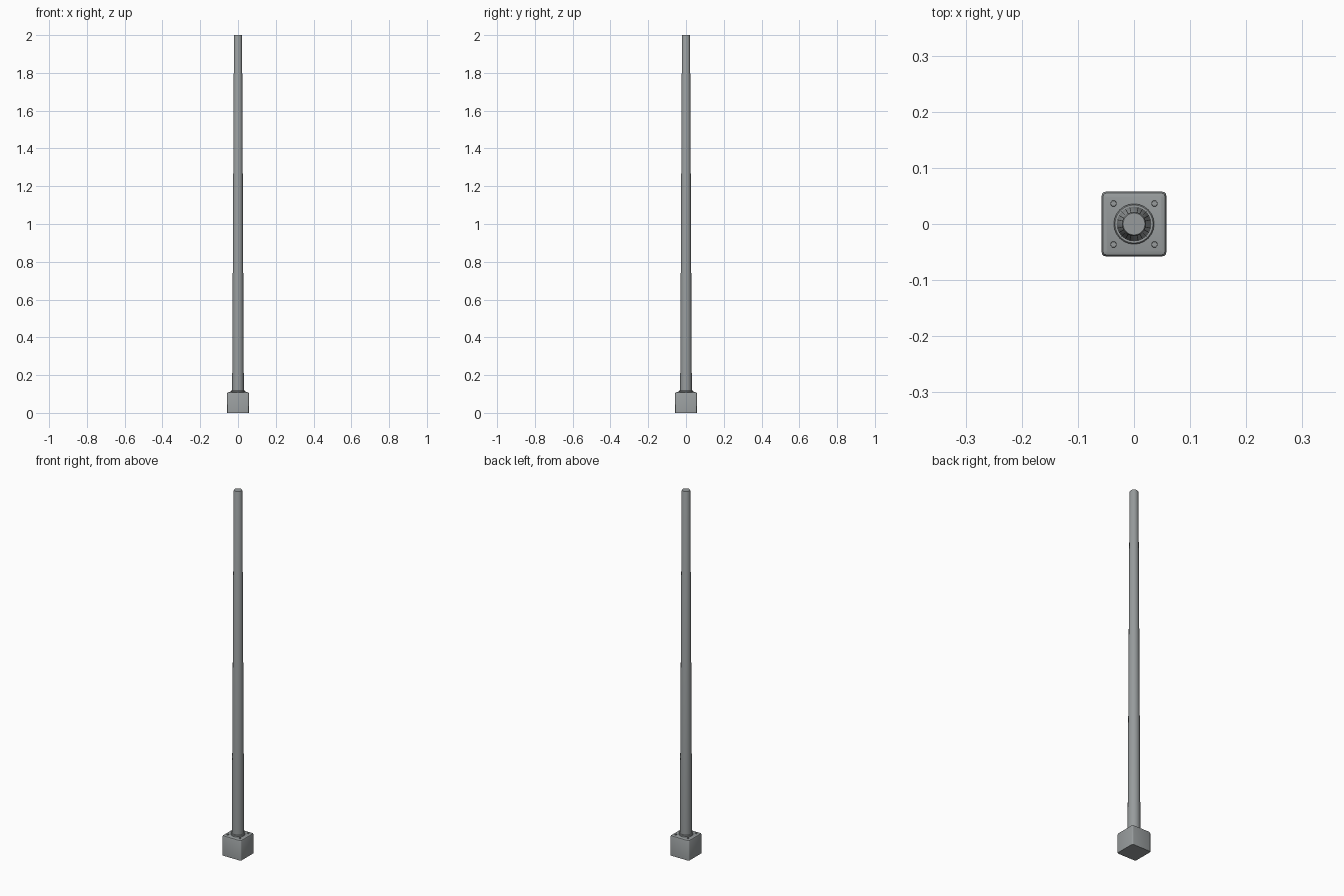
import bpy, bmesh, math

if "Cube" in bpy.data.objects:
    bpy.data.objects.remove(bpy.data.objects["Cube"])

grey = bpy.data.materials.new("metal grey")
grey.diffuse_color = (0.31, 0.33, 0.335, 1)
grey.use_nodes = True
grey.node_tree.nodes["Principled BSDF"].inputs["Base Color"].default_value = grey.diffuse_color


def make(name, verts, faces):
    me = bpy.data.meshes.new(name)
    me.from_pydata(verts, [], faces)
    bm = bmesh.new()
    bm.from_mesh(me)
    bmesh.ops.recalc_face_normals(bm, faces=bm.faces)
    bm.to_mesh(me)
    bm.free()
    me.materials.append(grey)
    ob = bpy.data.objects.new(name, me)
    bpy.context.collection.objects.link(ob)
    return ob


def loft(name, rings):
    """Skin equal-length rings of points and cap both ends."""
    n = len(rings[0])
    verts = [p for r in rings for p in r]
    faces = [(i * n + j, i * n + (j + 1) % n, (i + 1) * n + (j + 1) % n, (i + 1) * n + j)
             for i in range(len(rings) - 1) for j in range(n)]
    faces += [tuple(range(n)), tuple(range(len(verts) - n, len(verts)))]
    return make(name, verts, faces)


def circle(r, z, n, x=0, y=0):
    return [(x + r * math.cos(2 * math.pi * i / n), y + r * math.sin(2 * math.pi * i / n), z)
            for i in range(n)]


def square(half, rad, z, steps=3):
    pts = []
    for q in range(4):
        a0 = math.pi / 4 + q * math.pi / 2
        cx = math.copysign(half - rad, math.cos(a0))
        cy = math.copysign(half - rad, math.sin(a0))
        for s in range(steps + 1):
            a = q * math.pi / 2 + s / steps * math.pi / 2
            pts.append((cx + rad * math.cos(a), cy + rad * math.sin(a), z))
    return pts


def smooth(ob, angle=35):
    bpy.ops.object.select_all(action='DESELECT')
    ob.select_set(True)
    bpy.context.view_layer.objects.active = ob
    bpy.ops.object.shade_smooth_by_angle(angle=math.radians(angle))


# Hollow-looking base block with a bevelled top
smooth(loft("base_block", [square(0.0575, 0.007, 0), square(0.0575, 0.007, 0.103),
                           square(0.055, 0.006, 0.108), square(0.049, 0.002, 0.11)]))

# Collar where the pole enters the base
smooth(loft("collar", [circle(0.036, 0.105, 24), circle(0.036, 0.117, 24),
                       circle(0.034, 0.119, 24)]))

# Tapered pole
smooth(loft("pole", [circle(0.031, 0.10, 24), circle(0.0215, 1.996, 24),
                     circle(0.0195, 2.0, 24)]))

# Four corner bolts, each with a recessed-looking centre
for sx in (-1, 1):
    for sy in (-1, 1):
        x, y = sx * 0.0365, sy * 0.0365
        loft("bolt", [circle(0.006, 0.108, 6, x, y), circle(0.0055, 0.114, 6, x, y),
                      circle(0.003, 0.114, 6, x, y), circle(0.003, 0.1125, 6, x, y)])
